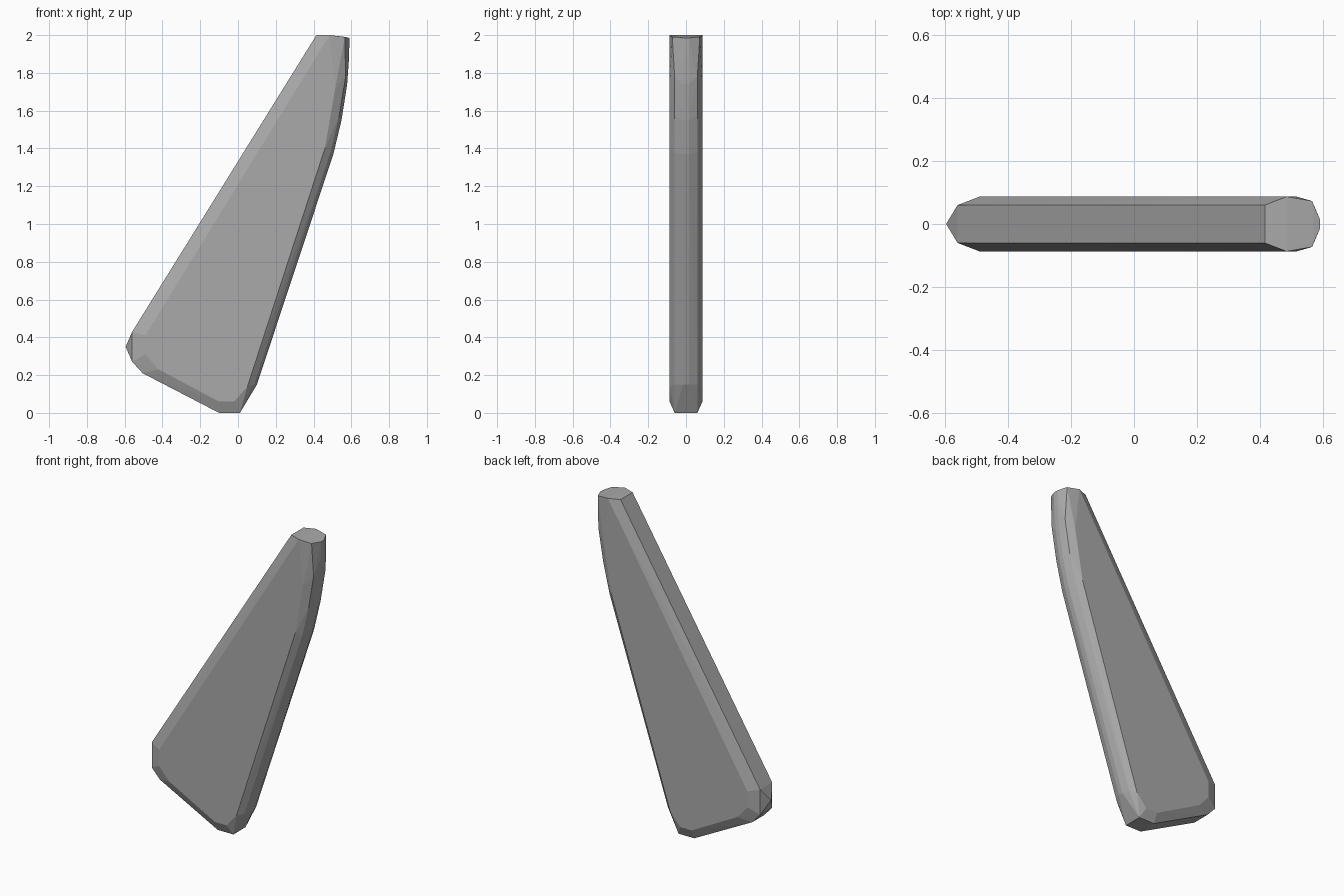
import bpy
import bmesh

if "Cube" in bpy.data.objects:
    bpy.data.objects.remove(bpy.data.objects["Cube"])

# Outlines (x, z) of the slab: middle rim, chamfer rim and flat side faces
centre_rim = [(0.59, 1.985), (0.588, 1.88), (0.578, 1.74), (0.548, 1.55), (0.505, 1.37),
              (0.10, 0.15), (-0.595, 0.35)]
chamfer_rim = [(0.415, 2.0), (0.57, 1.99), (0.57, 1.78), (0.535, 1.57), (0.49, 1.38),
               (0.085, 0.15), (0.01, 0.0), (-0.10, 0.0),
               (-0.505, 0.21), (-0.56, 0.27), (-0.56, 0.43)]
side_face = [(0.485, 2.0), (0.515, 1.72), (0.46, 1.40), (0.05, 0.14), (-0.02, 0.06),
             (-0.10, 0.06), (-0.42, 0.23), (-0.49, 0.31), (-0.49, 0.41)]

bm = bmesh.new()
for outline, depth in ((centre_rim, 0.015), (chamfer_rim, 0.06), (side_face, 0.087)):
    for x, z in outline:
        for side in (-1, 1):
            bm.verts.new((x, side * depth if x > -0.59 else side * 0.002, z))

# Rounded shoulders at the top end
for side in (-1, 1):
    bm.verts.new((0.565, side * 0.073, 1.99))

# Wrap the rims in one faceted convex skin
hull = bmesh.ops.convex_hull(bm, input=bm.verts[:])
loose = [v for v in bm.verts if not v.link_faces]
bmesh.ops.delete(bm, geom=loose, context='VERTS')
bmesh.ops.dissolve_limit(bm, angle_limit=0.01, verts=bm.verts[:], edges=bm.edges[:])
bmesh.ops.recalc_face_normals(bm, faces=bm.faces[:])

mesh = bpy.data.meshes.new("tapered_slab")
bm.to_mesh(mesh)
bm.free()
slab = bpy.data.objects.new("tapered_slab", mesh)
bpy.context.collection.objects.link(slab)

# Plain grey
grey = bpy.data.materials.new("grey")
grey.diffuse_color = (0.4, 0.4, 0.4, 1.0)
grey.use_nodes = True
grey.node_tree.nodes["Principled BSDF"].inputs["Base Color"].default_value = grey.diffuse_color
mesh.materials.append(grey)
